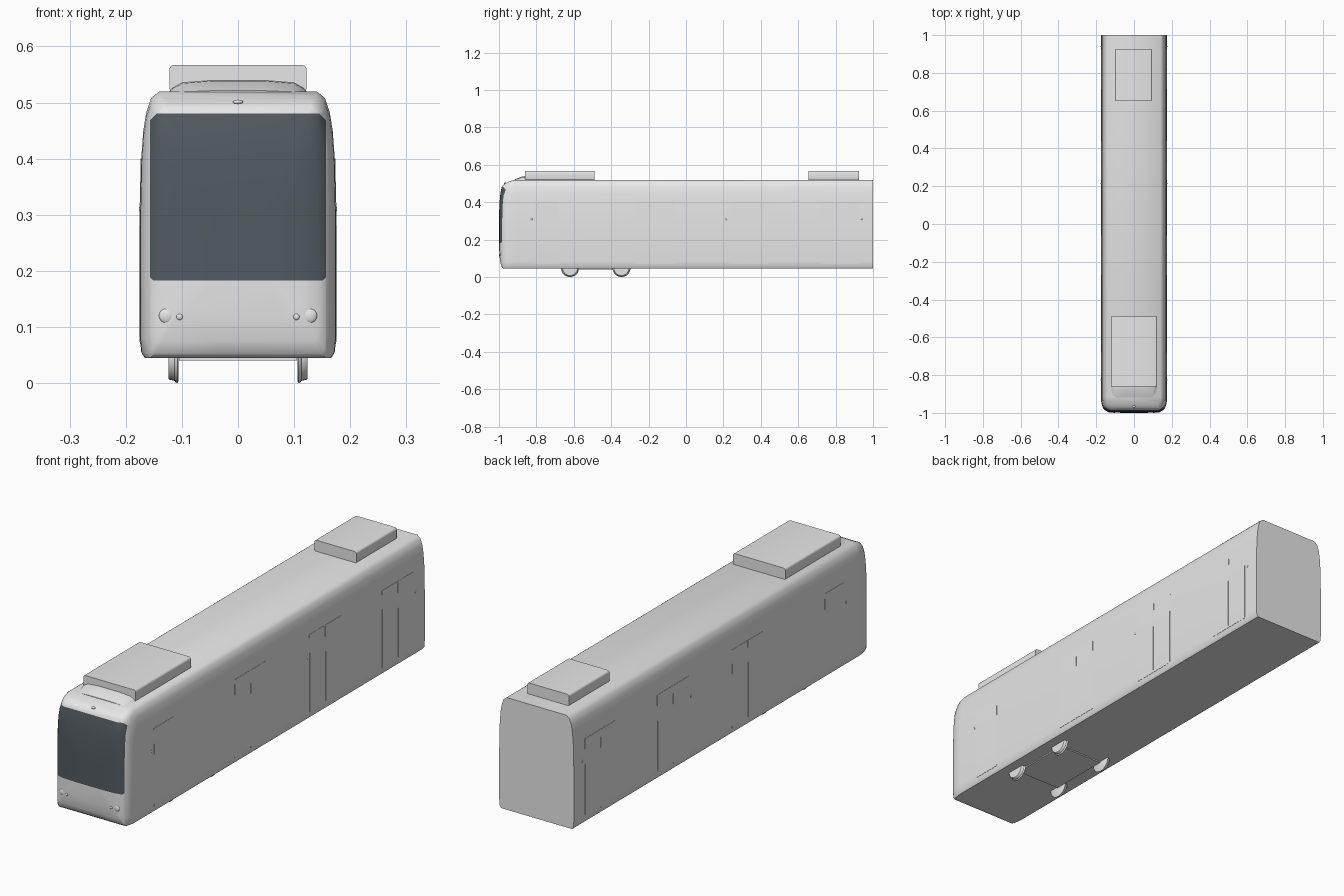
import bpy, bmesh, math
from mathutils import Vector

cube = bpy.data.objects.get("Cube")
if cube:
    bpy.data.objects.remove(cube, do_unlink=True)


def material(name, rgb):
    m = bpy.data.materials.new(name)
    m.use_nodes = True
    m.diffuse_color = (*rgb, 1)
    m.node_tree.nodes["Principled BSDF"].inputs["Base Color"].default_value = (*rgb, 1)
    return m


GREY = material("body_grey", (0.8, 0.8, 0.8))
GLASS = material("dark_glass", (0.085, 0.105, 0.12))


def finish(bm, name, angle=None, mats=(GREY,)):
    bmesh.ops.recalc_face_normals(bm, faces=bm.faces)
    me = bpy.data.meshes.new(name)
    bm.to_mesh(me)
    bm.free()
    ob = bpy.data.objects.new(name, me)
    bpy.context.collection.objects.link(ob)
    for m in mats:
        me.materials.append(m)
    if angle:
        bpy.ops.object.select_all(action='DESELECT')
        ob.select_set(True)
        bpy.context.view_layer.objects.active = ob
        bpy.ops.object.shade_smooth_by_angle(angle=math.radians(angle))
    return ob


def loft(rings):
    bm = bmesh.new()
    loops = [[bm.verts.new(p) for p in ring] for ring in rings]
    n = len(loops[0])
    for a, b in zip(loops, loops[1:]):
        for i in range(n):
            j = (i + 1) % n
            bm.faces.new((a[i], a[j], b[j], b[i]))
    bm.faces.new(loops[0])
    bm.faces.new(loops[-1])
    return bm


def mirrored(half, y):
    """Closed section at y from a right-hand half profile."""
    return [(x, y, z) for x, z in half] + [(-x, y, z) for x, z in reversed(half)]


def box(name, size, centre, bevel=0):
    bm = bmesh.new()
    bmesh.ops.create_cube(bm, size=1)
    bmesh.ops.scale(bm, vec=size, verts=bm.verts)
    bmesh.ops.translate(bm, vec=centre, verts=bm.verts)
    if bevel:
        long_edges = [e for e in bm.edges
                      if abs(e.verts[0].co.y - e.verts[1].co.y) > size[1] / 2]
        bmesh.ops.bevel(bm, geom=long_edges, offset=bevel, segments=3,
                        profile=0.5, affect='EDGES')
    return finish(bm, name, 35)


def ellipsoid(name, centre, radii):
    bm = bmesh.new()
    bmesh.ops.create_uvsphere(bm, u_segments=20, v_segments=10, radius=1)
    bmesh.ops.scale(bm, vec=radii, verts=bm.verts)
    bmesh.ops.translate(bm, vec=centre, verts=bm.verts)
    return finish(bm, name, 60)


# Body shell: one section lofted from the flat tail to the rounded nose
WIDTH, BASE, ROOF = 0.175, 0.045, 0.52
SECTION = [(0.95, 0), (0.985, 0.02), (1, 0.08), (1, 0.5), (0.985, 0.75),
           (0.965, 0.85), (0.935, 0.92), (0.885, 0.975), (0.8, 1)]
STATIONS = [(1, WIDTH, BASE, ROOF), (-0.915, WIDTH, BASE, ROOF),
            (-0.94, 0.174, BASE, 0.513), (-0.96, 0.17, BASE, 0.504),
            (-0.975, 0.164, BASE, 0.495), (-0.985, 0.156, 0.053, 0.482),
            (-0.992, 0.143, 0.075, 0.45), (-0.997, 0.12, 0.11, 0.4),
            (-1, 0.06, 0.17, 0.32)]
body = loft([mirrored([(u * w, b + v * (t - b)) for u, v in SECTION], y)
             for y, w, b, t in STATIONS])

# Windscreen outline cut into the nose, with clipped corners
GX, GLOW, GHIGH, CLIP = 0.157, 0.183, 0.48, 0.012
cuts = [((0, 0, GLOW), (0, 0, -1)), ((0, 0, GHIGH), (0, 0, 1))]
for s in (-1, 1):
    cuts.append(((s * GX, 0, 0), (s, 0, 0)))
    cuts.append(((s * (GX - CLIP), 0, GHIGH), (s, 0, 1)))
    cuts.append(((s * (GX - CLIP / 2), 0, GLOW), (s, 0, -1)))
for co, no in cuts:
    nose = [f for f in body.faces if f.calc_center_median().y < -0.95]
    parts = set(nose)
    for f in nose:
        parts.update(f.edges)
        parts.update(f.verts)
    bmesh.ops.bisect_plane(body, geom=list(parts), plane_co=co, plane_no=no)
for f in body.faces:
    c = f.calc_center_median()
    if c.y < -0.95 and all((c - Vector(p)).dot(Vector(n)) < 0 for p, n in cuts):
        f.material_index = 1
finish(body, "body", 40, (GREY, GLASS))

# Roof equipment boxes and the fairing ahead of the front one
box("front_roof_unit", (0.245, 0.37, 0.05), (0, -0.675, 0.542), 0.009)
box("rear_roof_unit", (0.196, 0.27, 0.05), (-0.002, 0.79, 0.542), 0.009)
fairing = [mirrored([(0.128, 0.512), (0.118, 0.526), (0.1, 0.536), (0.05, 0.54)], -0.85),
           mirrored([(0.125, 0.512), (0.116, 0.525), (0.1, 0.534), (0.05, 0.538)], -0.875),
           mirrored([(0.118, 0.512), (0.112, 0.516), (0.1, 0.519), (0.05, 0.521)], -0.918)]
finish(loft(fairing), "roof_fairing", 50)


# Side doors: thin leaves that follow the flank
def flank(z):
    v = (z - BASE) / (ROOF - BASE)
    for (u0, v0), (u1, v1) in zip(SECTION, SECTION[1:]):
        if v0 <= v <= v1:
            return WIDTH * (u0 + (u1 - u0) * (v - v0) / (v1 - v0))


def door_leaf(name, side, y0, y1):
    bm = bmesh.new()
    rows = [[bm.verts.new((side * (flank(z) + 0.001), y, z)) for y in (y0, y1)]
            for z in (0.07, 0.083, 0.28, 0.4)]
    for a, b in zip(rows, rows[1:]):
        bm.faces.new((a[0], a[1], b[1], b[0]))
    grown = bmesh.ops.extrude_face_region(bm, geom=list(bm.faces))
    bmesh.ops.translate(bm, vec=(-side * 0.004, 0, 0),
                        verts=[g for g in grown["geom"] if isinstance(g, bmesh.types.BMVert)])
    finish(bm, name, 30)


for side, tag in ((1, "left"), (-1, "right")):
    door_leaf(f"{tag}_cab_door", side, -0.81, -0.68)
    for n, y in enumerate((-0.165, 0.335, 0.82)):
        door_leaf(f"{tag}_door_{n}_front_leaf", side, y - 0.105, y - 0.001)
        door_leaf(f"{tag}_door_{n}_rear_leaf", side, y + 0.001, y + 0.105)
    for n, y in enumerate((-0.825, 0.215, 0.94)):
        ellipsoid(f"{tag}_door_button_{n}", (side * flank(0.31), y, 0.31),
                  (0.002, 0.004, 0.006))

    # Front lamps
    ellipsoid(f"{tag}_headlight", (side * 0.127, -0.992, 0.12), (0.014, 0.006, 0.014))
    ellipsoid(f"{tag}_indicator", (side * 0.104, -0.996, 0.118), (0.006, 0.004, 0.006))

    # Wheels: a tread disc with a thin inner flange
    for end, y in (("front", -0.62), ("rear", -0.345)):
        wheel = [[(side * x, y + r * math.cos(a), 0.048 + r * math.sin(a))
                  for a in (math.tau * k / 32 for k in range(32))]
                 for x, r in ((0.106, 0.044), (0.108, 0.048), (0.111, 0.047),
                              (0.113, 0.044), (0.122, 0.042), (0.124, 0.04))]
        finish(loft(wheel), f"{tag}_{end}_wheel", 40)

ellipsoid("top_marker_lamp", (0, -0.967, 0.501), (0.009, 0.006, 0.004))

# Bogie plate between the wheels
box("bogie_plate", (0.21, 0.275, 0.012), (0, -0.4825, 0.046))
